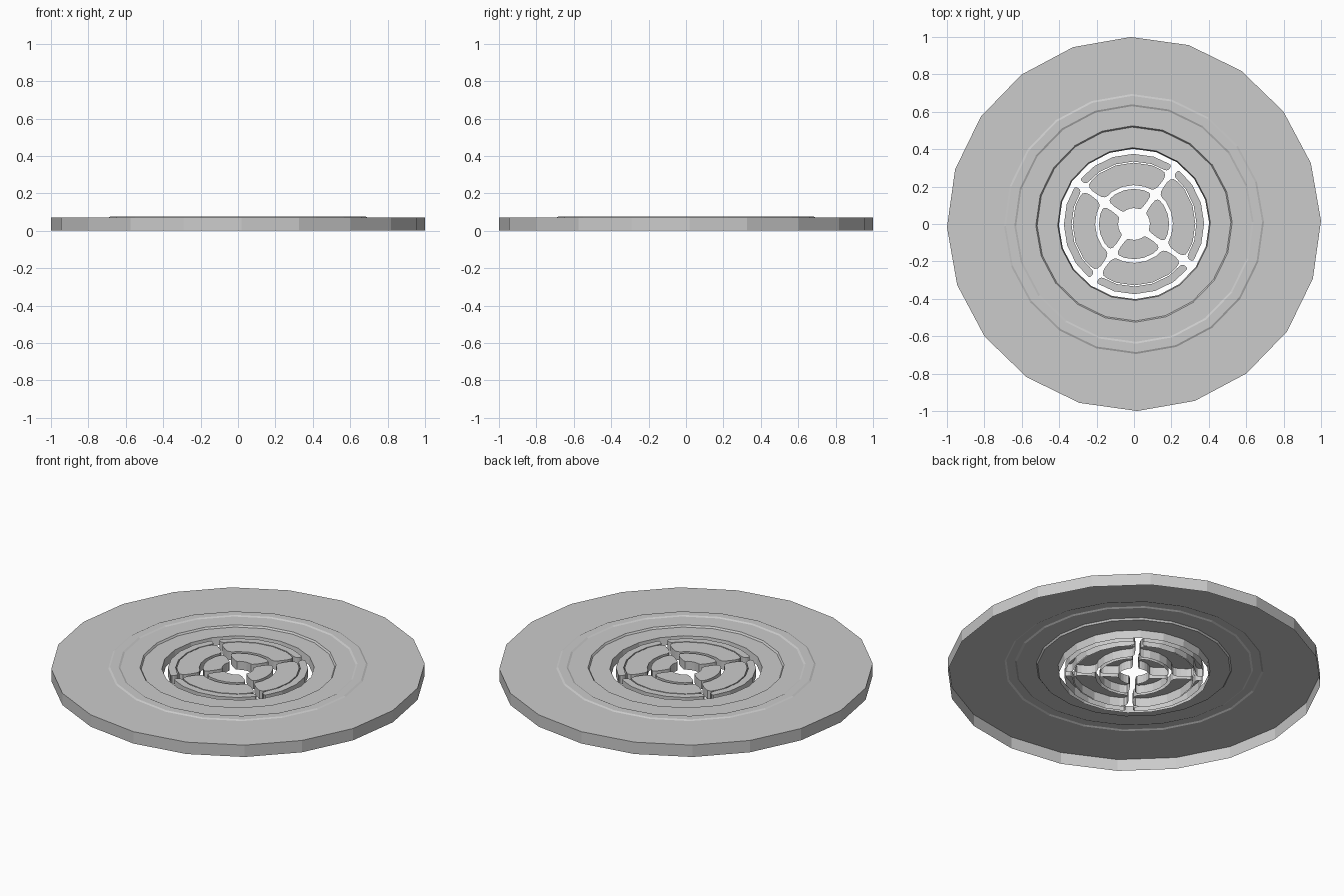
import bpy, bmesh
from math import sin, cos, asin, pi, radians
from mathutils import Vector

if "Cube" in bpy.data.objects:
    bpy.data.objects.remove(bpy.data.objects["Cube"])

grey = bpy.data.materials.new("plain_grey")
grey.use_nodes = True
GREY = (0.6, 0.6, 0.6, 1)
grey.diffuse_color = GREY
grey.node_tree.nodes["Principled BSDF"].inputs["Base Color"].default_value = GREY


def finish(name, bm):
    mesh = bpy.data.meshes.new(name)
    bm.to_mesh(mesh)
    bm.free()
    mesh.materials.append(grey)
    obj = bpy.data.objects.new(name, mesh)
    bpy.context.collection.objects.link(obj)
    return obj


def lathe(name, profile, sides, turn):
    """Revolve (radius, height) pairs, listed from the outside inwards."""
    bm = bmesh.new()
    rings = []
    for r, z in profile:
        angles = [turn + 2 * pi * i / sides for i in range(sides)]
        rings.append([bm.verts.new((r * cos(a), r * sin(a), z)) for a in angles])
    for lower, upper in zip(rings, rings[1:]):
        for i in range(sides):
            j = (i + 1) % sides
            bm.faces.new((lower[i], lower[j], upper[j], upper[i]))
    return finish(name, bm)


def arc(r, start, end, gap, steps):
    """Arc between two spokes, held back by a constant gap."""
    margin = asin(gap / r)
    a, b = start + margin, end - margin
    return [Vector((r * cos(a + (b - a) * i / steps), r * sin(a + (b - a) * i / steps), 0))
            for i in range(steps + 1)]


def rounded(points, corners, size):
    out = []
    for i, p in enumerate(points):
        if i not in corners:
            out.append(p)
            continue
        ends = []
        for q in (points[i - 1], points[(i + 1) % len(points)]):
            d = q - p
            ends.append(p + d.normalized() * min(size, d.length * 0.45))
        a, b = ends
        out += [a.lerp(p, t).lerp(p.lerp(b, t), t) for t in (0, 0.33, 0.67, 1)]
    return out


def sector(name, inner, outer, gap, corner, top, bottom, start, steps=5):
    """Rounded sector cap with side walls, open below."""
    end = start + pi / 2
    outline = arc(outer, start, end, gap, steps) + arc(inner, start, end, gap, steps)[::-1]
    outline = rounded(outline, (0, steps, steps + 1, 2 * steps + 1), corner)
    bm = bmesh.new()
    cap = [bm.verts.new((p.x, p.y, top)) for p in outline]
    rim = [bm.verts.new((p.x, p.y, bottom)) for p in outline]
    bm.faces.new(cap)
    for i in range(len(cap)):
        j = (i + 1) % len(cap)
        bm.faces.new((rim[i], rim[j], cap[j], cap[i]))
    return finish(name, bm)


# Wide dish with a raised band, a step and a central opening; open below
lathe("dish", [(1, 0), (1, 0.07), (0.695, 0.07), (0.685, 0.075),
               (0.64, 0.075), (0.63, 0.07), (0.525, 0.07), (0.518, 0.06),
               (0.408, 0.06), (0.402, 0.015)], 20, radians(1))

# Grille pieces repeated between the four spoke gaps
for k in range(4):
    start = radians(54) + k * pi / 2
    sector(f"rim_segment_{k}", 0.334, 0.375, 0.02, 0.02, 0.06, 0.01, start)
    sector(f"middle_segment_{k}", 0.208, 0.328, 0.012, 0.045, 0.06, 0.01, start)
    sector(f"centre_petal_{k}", 0.085, 0.188, 0.014, 0.05, 0.06, 0.01, start)
